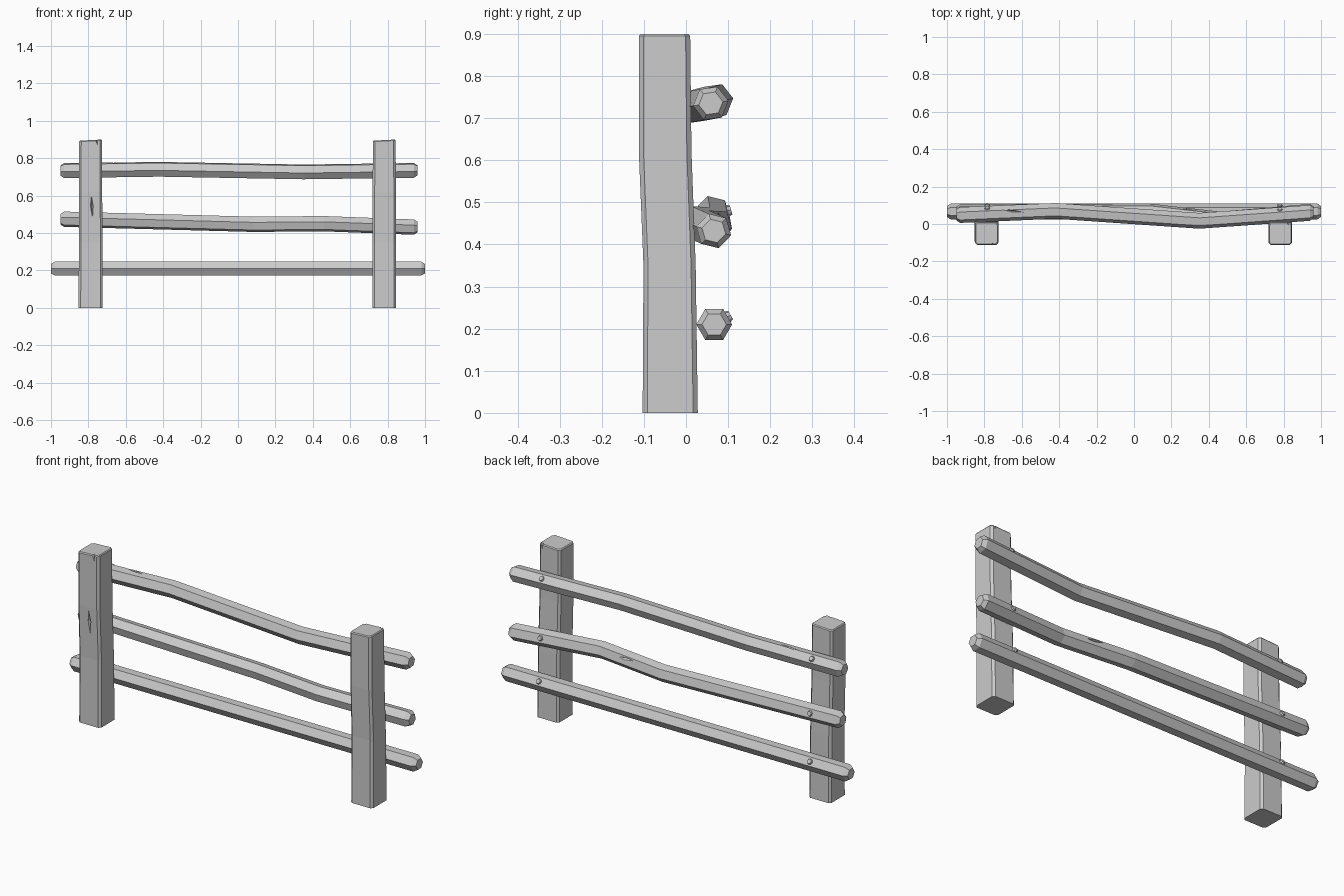
import bpy, bmesh
from math import cos, sin, radians, pi
from mathutils import Vector, Matrix

if "Cube" in bpy.data.objects:
    bpy.data.objects.remove(bpy.data.objects["Cube"])


def finish(name, bm):
    bmesh.ops.recalc_face_normals(bm, faces=bm.faces[:])
    mesh = bpy.data.meshes.new(name)
    bm.to_mesh(mesh)
    bm.free()
    ob = bpy.data.objects.new(name, mesh)
    bpy.context.collection.objects.link(ob)
    return ob


def loft(name, rings):
    """Skin a list of equal-length rings and cap both ends."""
    bm = bmesh.new()
    loops = [[bm.verts.new(p) for p in ring] for ring in rings]
    n = len(loops[0])
    for a, b in zip(loops, loops[1:]):
        for i in range(n):
            j = (i + 1) % n
            bm.faces.new((a[i], a[j], b[j], b[i]))
    bm.faces.new(loops[0])
    bm.faces.new(loops[-1])
    return finish(name, bm)


def post(name, cx):
    # (z, front y, back y, half width) levels, gently bowed backwards to front
    levels = [(0, -0.103, 0.028, 0.064), (0.35, -0.101, 0.023, 0.063),
              (0.62, -0.112, 0.013, 0.062), (0.895, -0.112, 0.010, 0.061),
              (0.9, -0.108, 0.006, 0.057)]
    c, rings = 0.011, []
    for k, (z, f, b, w) in enumerate(levels):
        pts = [(-w + c, f), (w - c, f), (w, f + c), (w, b - c),
               (w - c, b), (-w + c, b), (-w, b - c), (-w, f + c)]
        tilt = 0.05 if k > 2 else 0
        rings.append([(cx + x, y, z + tilt * (x - w)) for x, y in pts])
    return loft(name, rings)


def rail(name, path, roll, r=0.0425):
    # hexagonal pole along x with bevelled ends
    first, last = Vector(path[0]), Vector(path[-1])
    inset = Vector((0.02, 0, 0))
    stations = ([(first, 0.68), (first + inset, 1)]
                + [(Vector(p), 1) for p in path[1:-1]]
                + [(last - inset, 1), (last, 0.68)])
    rings = []
    for p, s in stations:
        angs = [radians(roll) + i * pi / 3 for i in range(6)]
        rings.append([(p.x, p.y + r * s * cos(a), p.z + r * s * sin(a)) for a in angs])
    return loft(name, rings)


def point_on(path, x):
    for a, b in zip(path, path[1:]):
        if a[0] <= x <= b[0]:
            return Vector(a).lerp(Vector(b), (x - a[0]) / (b[0] - a[0]))


def nail(name, path, x, roll):
    # low faceted dome on the upper back face of the rail
    a = radians(30 + roll)
    pos = point_on(path, x) + Vector((0, cos(a), sin(a))) * 0.036
    bm = bmesh.new()
    m = Matrix.Translation(pos) @ Matrix.Rotation(a - pi / 2, 4, 'X')
    bmesh.ops.create_cone(bm, cap_ends=True, segments=8, radius1=0.019,
                          radius2=0.011, depth=0.018, matrix=m)
    return finish(name, bm)


def crack(ob, pos, size, rot=0, axis='Y'):
    # sliver-shaped split cut into the wood
    bm = bmesh.new()
    m = (Matrix.Translation(pos) @ Matrix.Rotation(radians(rot), 4, axis)
         @ Matrix.Diagonal((*size, 1)))
    bmesh.ops.create_uvsphere(bm, u_segments=4, v_segments=2, radius=1, matrix=m)
    cutter = finish("crack_cutter", bm)
    cutter.hide_render = True
    mod = ob.modifiers.new("crack", 'BOOLEAN')
    mod.operation, mod.solver, mod.object = 'DIFFERENCE', 'EXACT', cutter
    bpy.context.view_layer.objects.active = ob
    bpy.ops.object.modifier_apply(modifier=mod.name)
    bpy.data.objects.remove(cutter)


# Posts
left = post("left_post", -0.788)
right = post("right_post", 0.782)
crack(left, (-0.781, -0.108, 0.545), (0.008, 0.018, 0.068), -3)
crack(left, (-0.757, -0.113, 0.9), (0.006, 0.014, 0.035), -12)
crack(right, (0.825, 0.008, 0.9), (0.006, 0.014, 0.03), 8)

# Rails: path points and roll of the hexagon
rails = {
    "bottom": ([(-1, 0.067, 0.21), (1, 0.067, 0.21)], 0),
    "middle": ([(-0.95, 0.063, 0.474), (0.08, 0.068, 0.447),
                (0.46, 0.025, 0.45), (0.96, 0.066, 0.432)], -14),
    "top": ([(-0.95, 0.048, 0.734), (-0.42, 0.07, 0.741),
             (0.35, 0.017, 0.727), (0.96, 0.059, 0.735)], 8),
}
for key, (path, roll) in rails.items():
    ob = rail(key + "_rail", path, roll)
    if key == "top":
        crack(ob, (-0.65, 0.07, 0.776), (0.06, 0.006, 0.012), -7, 'Z')
    if key == "middle":
        crack(ob, (0.3, 0.078, 0.468), (0.065, 0.012, 0.007), 3)
    # Nail heads at both posts
    for side, x in (("left", -0.785), ("right", 0.78)):
        nail(f"{key}_{side}_nail", path, x, roll)
